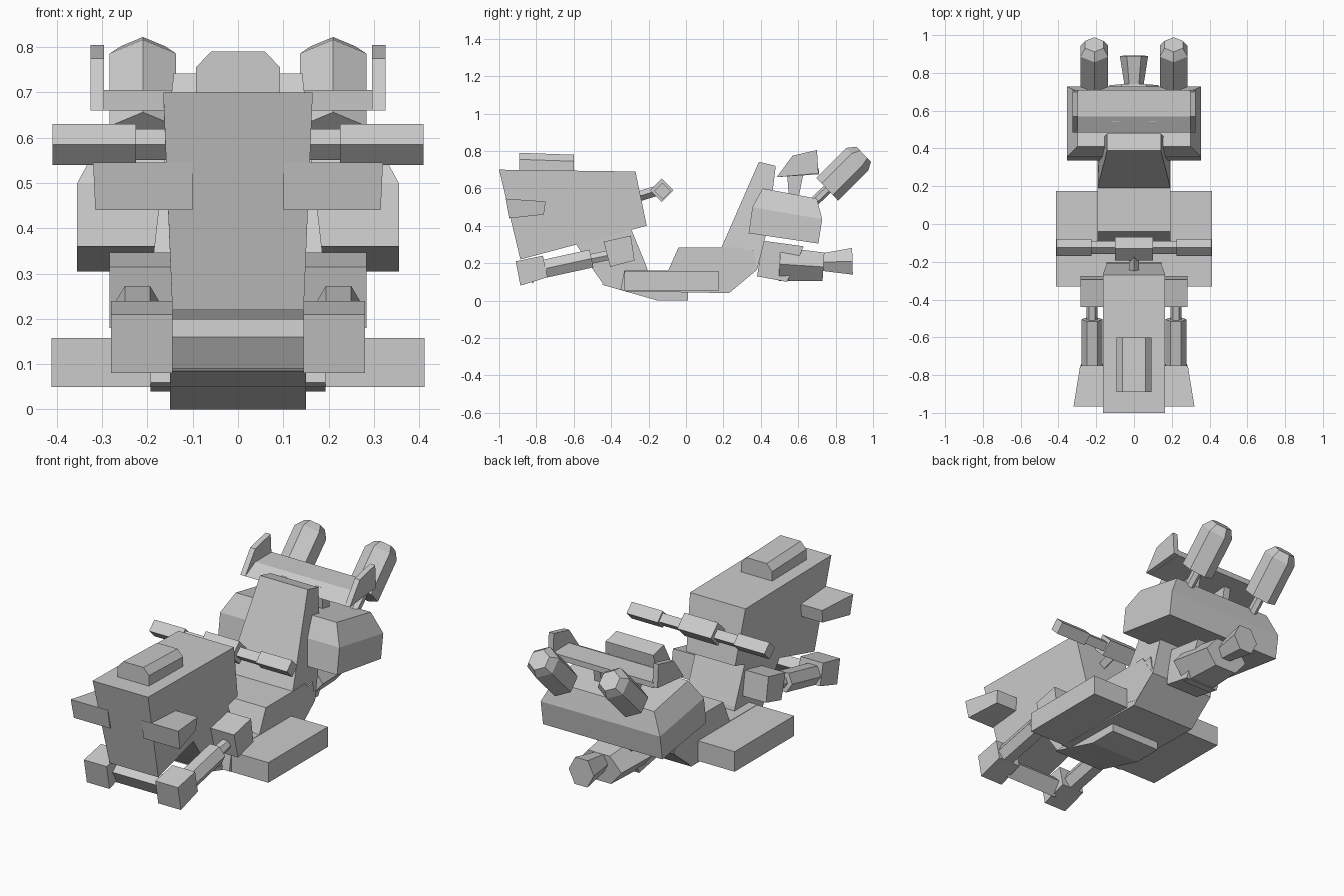
import bpy, bmesh, math
from mathutils import Vector

if "Cube" in bpy.data.objects:
    bpy.data.objects.remove(bpy.data.objects["Cube"])

grey = bpy.data.materials.new("light_grey")
grey.use_nodes = True
COLOUR = (0.6, 0.6, 0.6, 1)
grey.diffuse_color = COLOUR
grey.node_tree.nodes["Principled BSDF"].inputs["Base Color"].default_value = COLOUR


def loft(name, rings, mirror=False):
    """Skin closed rings of equal length, cap both ends, optionally mirror in x."""
    bm = bmesh.new()
    rows = [[bm.verts.new(p) for p in ring] for ring in rings]
    n = len(rows[0])
    for a, b in zip(rows, rows[1:]):
        for i in range(n):
            j = (i + 1) % n
            bm.faces.new((a[i], a[j], b[j], b[i]))
    bm.faces.new(rows[0][::-1])
    bm.faces.new(rows[-1])
    if mirror:
        geo = bmesh.ops.duplicate(bm, geom=bm.verts[:] + bm.edges[:] + bm.faces[:])["geom"]
        for v in geo:
            if isinstance(v, bmesh.types.BMVert):
                v.co.x *= -1
    bmesh.ops.recalc_face_normals(bm, faces=bm.faces[:])
    mesh = bpy.data.meshes.new(name)
    bm.to_mesh(mesh)
    bm.free()
    mesh.materials.append(grey)
    ob = bpy.data.objects.new(name, mesh)
    bpy.context.collection.objects.link(ob)
    return ob


def slab(name, profile, half):
    """Side profile of (y, z) points, symmetric; half is one width or one per point."""
    w = half if isinstance(half, list) else [half] * len(profile)
    return loft(name, [[(s * k, y, z) for k, (y, z) in zip(w, profile)] for s in (-1, 1)])


def pair(name, profile, inner, outer):
    """Side profile extruded from inner to outer x, on both sides."""
    w = outer if isinstance(outer, list) else [outer] * len(profile)
    return loft(name, [[(inner, y, z) for y, z in profile],
                       [(k, y, z) for k, (y, z) in zip(w, profile)]], True)


def tube(name, stations, sides, mirror=False, phase=0.0, squash=1.0):
    """Faceted tube through (point, radius) stations on a straight axis."""
    axis = (Vector(stations[-1][0]) - Vector(stations[0][0])).normalized()
    u = Vector((0, 1, 0)) if abs(axis.x) > 0.9 else Vector((1, 0, 0))
    v = axis.cross(u)
    angles = [phase + math.tau * i / sides for i in range(sides)]
    rings = [[Vector(p) + r * (math.cos(a) * u + squash * math.sin(a) * v) for a in angles]
             for p, r in stations]
    return loft(name, rings, mirror)


UP = math.pi / 2

# Front cowling
slab("nose_cowl", [(-1, .70), (-.27, .69), (-.21, .40), (-.885, .22)], [.165, .165, .145, .145])
loft("nose_hatch", [[(x, y, z - drop) for x, z in
                     ((-.093, .68), (-.093, .755), (-.06, .79), (.06, .79), (.093, .755), (.093, .68))]
                    for y, drop in ((-.89, 0), (-.60, .01))])
pair("nose_winglets", [(-.965, .545), (-.75, .53), (-.76, .46), (-.945, .44)],
     .1, [.32, .285, .28, .315])

# Front suspension
pair("front_blocks", [(-.91, .21), (-.765, .24), (-.74, .125), (-.885, .08)], .145, .28)
slab("front_crossbar", [(-.86, .16), (-.81, .20), (-.77, .16), (-.82, .09)], .16)
tube("shock_bodies", [((.222, -.78, .165), .056), ((.222, -.505, .225), .056)], 6, True)
tube("shock_rods", [((.222, -.52, .22), .03), ((.222, -.38, .25), .03)], 6, True)
pair("rear_suspension_blocks", [(-.44, .315), (-.295, .347), (-.275, .215), (-.405, .18)], .13, .284)

# Handlebars
tube("steering_stem", [((0, -.26, .555), .027), ((0, -.13, .595), .027)], 4)
tube("steering_hub", [((-.1, -.13, .59), .062), ((.1, -.13, .59), .062)], 4)
tube("handlebar_rods", [((.09, -.125, .585), .034), ((.24, -.125, .585), .034)], 4, True)
tube("handlebar_grips", [((.225, -.125, .585), .045), ((.41, -.125, .585), .045)], 4, True)

# Hull, floor and seat
slab("front_neck", [(-.60, .32), (-.50, .17), (-.44, .085), (-.33, .052), (-.18, .06),
                    (-.21, .18), (-.30, .40)], .145)
slab("floor_hull", [(-.35, .06), (-.33, .05), (.23, .04), (.38, .165), (.36, .27), (-.10, .16),
                    (-.33, .16)], .193)
slab("seat_base", [(-.10, .15), (-.04, .285), (.30, .285), (.38, .165), (.25, .06)], .194)
slab("backrest", [(.19, .285), (.39, .742), (.48, .72), (.44, .40), (.38, .165)],
     [.193, .142, .142, .18, .193])
slab("keel", [(-.45, .085), (-.15, 0), (.01, 0), (.01, .06), (-.3, .08)], .15)
pair("foot_platforms", [(-.33, .05), (.175, .05), (.175, .158), (-.33, .158)], .15, .412)

# Rear pod
loft("rear_pod", [[(-x, f, zf), (x, f, zf), (x, b, zb), (-x, b, zb)]
                  for x, f, zf, b, zb in ((.355, .335, .36, .708, .305),
                                          (.355, .355, .50, .728, .435),
                                          (.30, .41, .60, .70, .545))])

# Lower exhaust
slab("exhaust_mount", [(.41, .32), (.63, .29), (.54, .10), (.38, .13)], .10)
tube("exhaust_stub", [((0, .50, .195), .155), ((0, .735, .18), .13)], 6, squash=.68)
tube("exhaust_nozzle", [((0, .70, .205), .045), ((0, .89, .21), .075)], 6, squash=1.1)

# Spoiler
slab("spoiler_blade", [(.485, .66), (.57, .705), (.71, .705), (.71, .675)], .30)
pair("spoiler_end_plates", [(.485, .66), (.57, .775), (.70, .805), (.708, .68)], .296, .326)
pair("spoiler_posts", [(.55, .55), (.60, .54), (.63, .69), (.54, .69)], .08, .12)

# Upper thrusters
tube("thruster_rods", [((.21, .66, .505), .026), ((.21, .78, .618), .026)], 6, True, UP)
tube("thrusters", [((.21, .755, .595), .085), ((.21, .915, .755), .085), ((.21, .95, .782), .056)],
     6, True, UP)
